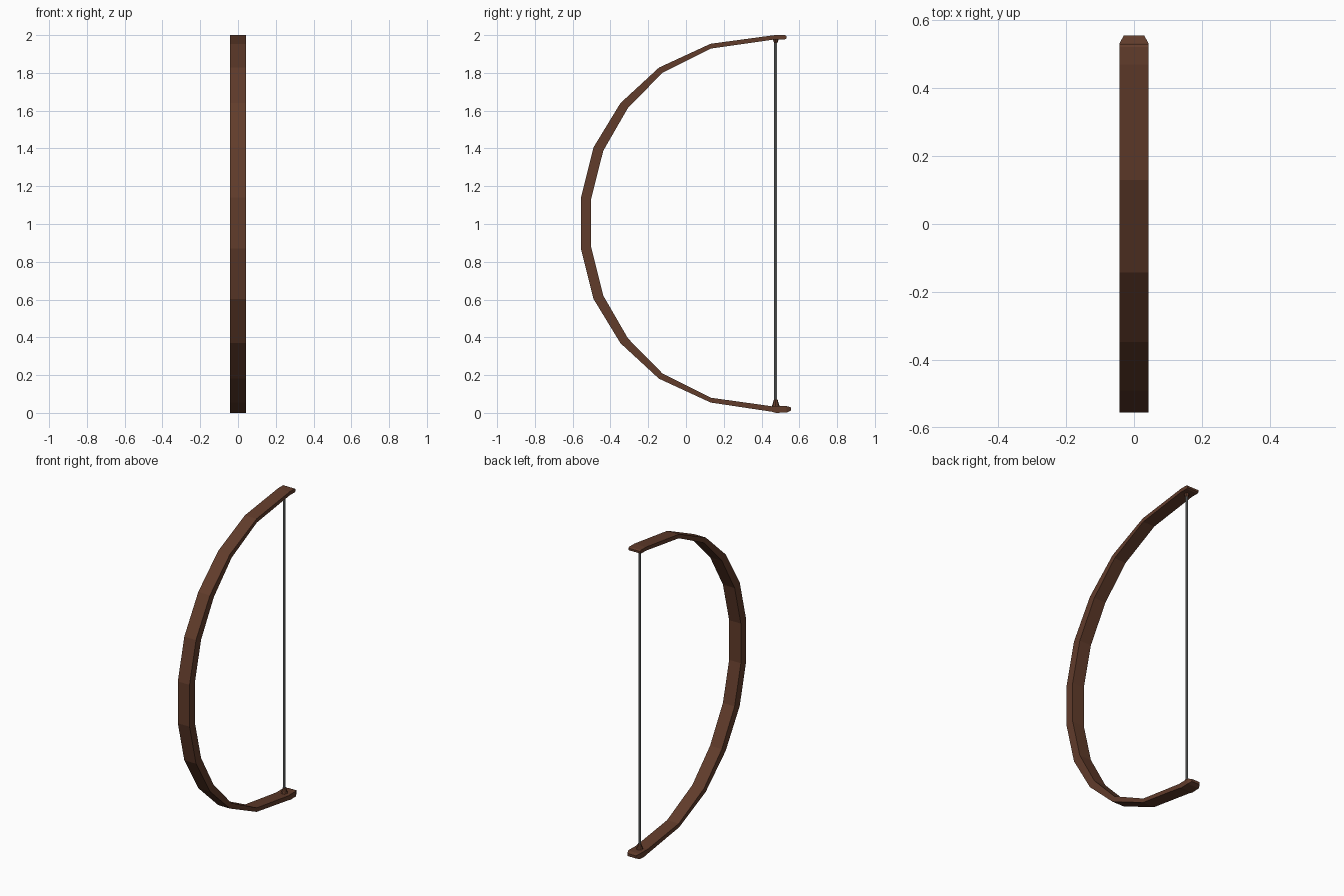
import bpy, bmesh, math

if "Cube" in bpy.data.objects:
    bpy.data.objects.remove(bpy.data.objects["Cube"])


def material(name, color):
    m = bpy.data.materials.new(name)
    m.diffuse_color = (*color, 1)
    m.use_nodes = True
    m.node_tree.nodes["Principled BSDF"].inputs["Base Color"].default_value = m.diffuse_color
    return m


wood = material("dark_wood", (0.12, 0.045, 0.024))
cord = material("grey_cord", (0.22, 0.23, 0.23))


def finish(name, bm, mat):
    bmesh.ops.recalc_face_normals(bm, faces=bm.faces)
    me = bpy.data.meshes.new(name)
    bm.to_mesh(me)
    bm.free()
    me.materials.append(mat)
    ob = bpy.data.objects.new(name, me)
    bpy.context.collection.objects.link(ob)
    return ob


def loft(name, sections, mat):
    """Rectangular sections (half width, outer y/z, inner y/z) joined end to end."""
    bm = bmesh.new()
    rings = []
    for w, (oy, oz), (iy, iz) in sections:
        rings.append([bm.verts.new(p) for p in
                      ((-w, oy, oz), (w, oy, oz), (w, iy, iz), (-w, iy, iz))])
    for a, b in zip(rings, rings[1:]):
        for i in range(4):
            j = (i + 1) % 4
            bm.faces.new((a[i], a[j], b[j], b[i]))
    bm.faces.new(rings[0])
    bm.faces.new(rings[-1])
    return finish(name, bm, mat)


def tapered_rod(name, y, z0, z1, r0, r1, mat, sides=8):
    bm = bmesh.new()
    bmesh.ops.create_cone(bm, cap_ends=True, segments=sides,
                          radius1=r0, radius2=r1, depth=z1 - z0)
    bmesh.ops.translate(bm, verts=bm.verts, vec=(0, y, (z0 + z1) / 2))
    return finish(name, bm, mat)


W = 0.042

# Bow limbs: upper half from grip to tip, mirrored about z = 1.005
upper = [((-0.556, 1.14), (-0.502, 1.133)),
         ((-0.490, 1.405), (-0.438, 1.388)),
         ((-0.347, 1.640), (-0.307, 1.615)),
         ((-0.143, 1.828), (-0.125, 1.800)),
         ((0.130, 1.954), (0.133, 1.929)),
         ((0.470, 2.000), (0.470, 1.977))]


def flip(p):
    return (p[0], 2.009 - p[1])


lower = [(flip(o), flip(i)) for o, i in upper]
lower[-1] = ((0.455, 0.006), (0.455, 0.035))
loft("bow_limbs", [(W, o, i) for o, i in lower[::-1] + upper], wood)

# Upper tip: thin plate with a slightly blunted end
loft("upper_tip", [(W, (0.470, 2.000), (0.470, 1.977)),
                   (W, (0.522, 2.000), (0.522, 1.977)),
                   (W, (0.531, 1.995), (0.531, 1.982))], wood)

# Lower tip: thicker block, chamfered all round
loft("lower_tip", [(W, (0.455, 0.006), (0.455, 0.035)),
                   (W, (0.475, 0.000), (0.475, 0.036)),
                   (W, (0.533, 0.002), (0.533, 0.036)),
                   (0.030, (0.556, 0.012), (0.556, 0.029))], wood)

# Bowstring and the small cones that anchor it
S = 0.475
tapered_rod("bowstring", S, 0.03, 1.985, 0.008, 0.008, cord)
tapered_rod("lower_string_nock", S, 0.03, 0.07, 0.022, 0.010, wood)
tapered_rod("upper_string_nock", S, 1.958, 1.982, 0.009, 0.017, wood)
